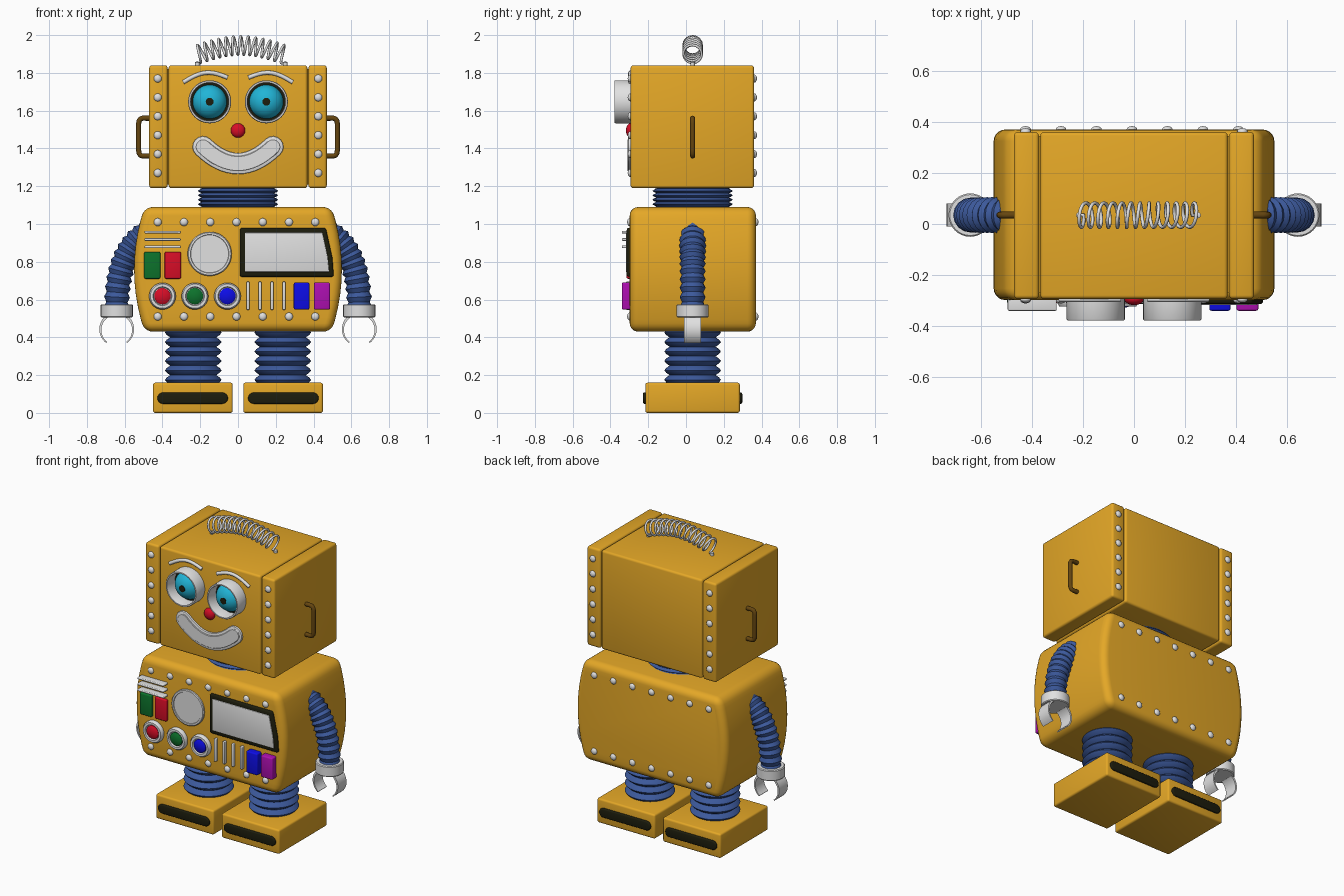
import bpy, bmesh, math
from mathutils import Matrix, Vector

if "Cube" in bpy.data.objects:
    bpy.data.objects.remove(bpy.data.objects["Cube"])

COLOURS = dict(yellow=(0.78, 0.39, 0.02), navy=(0.045, 0.1, 0.33), grey=(0.75, 0.75, 0.75),
               dark=(0.012, 0.012, 0.004), red=(0.68, 0.004, 0.02), green=(0.004, 0.17, 0.025),
               blue=(0.004, 0.004, 0.8), cyan=(0.015, 0.46, 0.68), purple=(0.42, 0.005, 0.44),
               brown=(0.13, 0.06, 0.005))
MATS = {}
for key, rgb in COLOURS.items():
    MATS[key] = bpy.data.materials.new(key)
    MATS[key].diffuse_color = (*rgb, 1)
CY = 0.035      # centre of the robot in depth
FRONT = -0.298  # front plane of body and head


def smooth(ob, angle):
    bpy.ops.object.select_all(action='DESELECT')
    ob.select_set(True)
    bpy.context.view_layer.objects.active = ob
    bpy.ops.object.shade_smooth_by_angle(angle=math.radians(angle))


def finish(name, bm, mat, angle=35):
    bmesh.ops.recalc_face_normals(bm, faces=bm.faces[:])
    me = bpy.data.meshes.new(name)
    bm.to_mesh(me)
    bm.free()
    ob = bpy.data.objects.new(name, me)
    bpy.context.collection.objects.link(ob)
    me.materials.append(MATS[mat])
    smooth(ob, angle)
    return ob


def prism(name, pts, y0, y1, mat, bevel=0.0, segs=3):
    """Outline in x,z pushed through y, with rounded sharp edges."""
    bm = bmesh.new()
    face = bm.faces.new([bm.verts.new((x, y0, z)) for x, z in pts])
    ext = bmesh.ops.extrude_face_region(bm, geom=[face])
    for v in ext['geom']:
        if isinstance(v, bmesh.types.BMVert):
            v.co.y = y1
    bmesh.ops.recalc_face_normals(bm, faces=bm.faces[:])
    if bevel:
        sharp = [e for e in bm.edges if e.calc_face_angle(0) > math.radians(40)]
        bmesh.ops.bevel(bm, geom=sharp, offset=bevel, segments=segs, profile=0.5, affect='EDGES')
    return finish(name, bm, mat)


def box(name, x0, x1, y0, y1, z0, z1, mat, bevel=0.0):
    return prism(name, [(x0, z0), (x1, z0), (x1, z1), (x0, z1)], y0, y1, mat, bevel)


def lathe(name, prof, loc, mat, axis='Z', segs=40, angle=35):
    """Spin (radius, height) points; axis Y points to the front."""
    bm = bmesh.new()
    vs = [bm.verts.new((r, 0, h)) for r, h in prof]
    for a, b in zip(vs, vs[1:]):
        bm.edges.new((a, b))
    bmesh.ops.spin(bm, geom=bm.verts[:] + bm.edges[:], cent=(0, 0, 0), axis=(0, 0, 1),
                   angle=2 * math.pi, steps=segs, use_merge=True)
    bmesh.ops.remove_doubles(bm, verts=bm.verts[:], dist=1e-5)
    rot = Matrix.Rotation(math.pi / 2, 4, 'X') if axis == 'Y' else Matrix()
    bm.transform(Matrix.Translation(loc) @ rot)
    return finish(name, bm, mat, angle)


def tube(name, pts, radii, mat, res=4, angle=60):
    cu = bpy.data.curves.new(name, 'CURVE')
    cu.dimensions = '3D'
    cu.bevel_depth = 1.0
    cu.bevel_resolution = res
    cu.use_fill_caps = True
    sp = cu.splines.new('POLY')
    sp.points.add(len(pts) - 1)
    for i, p in enumerate(pts):
        sp.points[i].co = (*p, 1)
        sp.points[i].radius = radii[i] if isinstance(radii, list) else radii
    ob = bpy.data.objects.new(name, cu)
    bpy.context.collection.objects.link(ob)
    bpy.ops.object.select_all(action='DESELECT')
    ob.select_set(True)
    bpy.context.view_layer.objects.active = ob
    bpy.ops.object.convert(target='MESH')
    ob = bpy.context.view_layer.objects.active
    ob.data.materials.clear()
    ob.data.materials.append(MATS[mat])
    smooth(ob, angle)


def fat_line(path, r):
    """Outline around a centre line (left to right) with round ends."""
    path = [Vector(p) for p in path]
    tan = [(path[min(i + 1, len(path) - 1)] - path[max(i - 1, 0)]).normalized() for i in range(len(path))]
    up = [p + Vector((-t.y, t.x)) * r for p, t in zip(path, tan)]
    low = [p - Vector((-t.y, t.x)) * r for p, t in zip(path, tan)]

    def cap(p, t, start):
        a = math.atan2(t.y, t.x) + start
        return [p + Vector((math.cos(a + k * math.pi / 8), math.sin(a + k * math.pi / 8))) * r for k in range(1, 8)]
    return (low + cap(path[-1], tan[-1], -math.pi / 2) + up[::-1] + cap(path[0], tan[0], math.pi / 2))


def bellows(r0, r1, z0, z1, n):
    prof = [(0, z0)]
    for i in range(n * 4 + 1):
        k = abs((i / 4) % 1 - 0.5) * 2
        prof.append((r1 + (r0 - r1) * k ** 1.5, z0 + (z1 - z0) * i / (n * 4)))
    return prof + [(0, z1)]


def rivets(name, spots):
    bm = bmesh.new()
    for p in spots:
        bmesh.ops.create_uvsphere(bm, u_segments=12, v_segments=8, radius=0.021,
                                  matrix=Matrix.Translation(p) @ Matrix.Diagonal((1, 0.65, 1, 1)))
    finish(name, bm, 'grey')


# barrel-sided body
zs = [0.43 + 0.66 * i / 10 for i in range(11)]
side = [(0.55 - 0.055 * ((z - 0.76) / 0.33) ** 2, z) for z in zs]
prism('body', side + [(-x, z) for x, z in side[::-1]], FRONT, 0.37, 'yellow', 0.045, 5)
rivets('body_rivets', [(-0.425 + 0.139 * i, y, z) for i in range(7) for y in (FRONT, 0.37) for z in (0.51, 1.01)])

# neck and head
lathe('neck', bellows(0.192, 0.213, 1.07, 1.21, 6), (0, CY, 0), 'navy')
box('head_core', -0.4, 0.4, -0.27, 0.345, 1.21, 1.82, 'yellow')
box('head_centre', -0.367, 0.367, -0.293, 0.36, 1.19, 1.84, 'yellow', 0.014)
for s, side_name in ((-1, 'left'), (1, 'right')):
    a, b = sorted((s * 0.373, s * 0.47))
    box(side_name + '_head_panel', a, b, -0.293, 0.36, 1.19, 1.84, 'yellow', 0.014)
rivets('head_rivets', [(s * 0.425, y, 1.27 + 0.1 * i) for s in (-1, 1) for y in (-0.295, 0.362) for i in range(6)])

# face: nose and mouth
lathe('nose', [(0.038 * math.sin(a * math.pi / 12), -0.025 * math.cos(a * math.pi / 12)) for a in range(13)],
      (0, -0.293, 1.495), 'red', 'Y', 24)
smile = [(-0.185 + 0.37 * i / 16, 1.32 + 2.6 * (-0.185 + 0.37 * i / 16) ** 2) for i in range(17)]
prism('mouth_rim', fat_line(smile, 0.056), -0.28, -0.306, 'grey', 0.006, 2)
prism('mouth', fat_line(smile, 0.04), -0.28, -0.311, 'grey', 0.003, 1)

# spring of hair
N = 13
coil = [(-0.215, CY, 1.83), (-0.215, CY, 1.85)]
for i in range(N * 16 + 1):
    t = i / (N * 16)
    ph, tilt = 2 * math.pi * N * t + math.pi, math.atan(0.38 * math.cos(math.pi * t))
    r = 0.048
    coil.append((-0.215 + 0.46 * t - r * math.sin(tilt) * math.cos(ph), CY + r * math.sin(ph),
                 1.897 + 0.048 * math.sin(math.pi * t) + r * math.cos(tilt) * math.cos(ph)))
coil += [(0.25, CY, 1.85), (0.25, CY, 1.83)]
tube('hair_spring', coil, 0.007, 'grey', 2)
for s, x in (('left', -0.215), ('right', 0.25)):
    lathe(s + '_spring_foot', [(0, 0), (0.012, 0), (0.012, 0.018), (0, 0.024)], (x, CY, 1.838), 'grey', segs=12)

# everything mirrored left and right
for s, nm in ((-1, 'left_'), (1, 'right_')):
    # eye
    c = (s * 0.15, -0.293, 1.647)
    lathe(nm + 'eye_tube', [(0.1, -0.01), (0.114, -0.01), (0.114, 0.08), (0.111, 0.085), (0.103, 0.085),
                            (0.1, 0.08), (0.1, -0.01)], c, 'grey', 'Y', 48)
    lathe(nm + 'eye_socket', [(0, 0), (0.1, 0), (0.1, 0.006), (0, 0.006)], c, 'dark', 'Y', 48)
    lathe(nm + 'eyeball', [(0.09, 0)] + [(0.09 * math.cos(a * math.pi / 20), 0.076 * math.sin(a * math.pi / 20))
                                         for a in range(1, 11)], c, 'cyan', 'Y')
    lathe(nm + 'pupil', [(0, 0.06), (0.021, 0.06), (0.021, 0.077), (0, 0.08)], c, 'dark', 'Y', 16)
    # eyebrow
    brow = [(s * (0.055 + 0.235 * t / 12), -0.295,
             1.775 - 0.025 * t / 12 + 0.038 * math.sin(math.pi * t / 12)) for t in range(13)]
    tube(nm + 'eyebrow', brow, 0.011, 'grey')
    # ear handle
    ear = [(0.46, 1.56), (0.505, 1.56), (0.517, 1.556), (0.524, 1.545), (0.526, 1.53),
           (0.526, 1.39), (0.524, 1.375), (0.517, 1.364), (0.505, 1.36), (0.46, 1.36)]
    tube(nm + 'ear_handle', [(s * x, CY, z) for x, z in ear], 0.0135, 'brown')
    # arm
    p0, p1, p2 = Vector((0.48, 0.95)), Vector((0.64, 0.86)), Vector((0.642, 0.56))
    path, rad = [], []
    for i in range(45):
        t = i / 44
        p = p0 * (1 - t) ** 2 + p1 * 2 * t * (1 - t) + p2 * t * t
        path.append((s * p.x, CY, p.y))
        rad.append(0.066 - 0.004 * t + 0.006 * math.cos(2 * math.pi * i / 4))
    tube(nm + 'arm', path, rad, 'navy', 6, 25)
    # wrist and claw
    lathe(nm + 'wrist', [(0, 0.505), (0.08, 0.505), (0.085, 0.51), (0.085, 0.57), (0.08, 0.575), (0, 0.575)],
          (s * 0.642, CY, 0), 'grey', segs=32)
    for k, half in ((-1, 'inner'), (1, 'outer')):
        ang = [math.radians(65 - 118 * i / 14) for i in range(15)]
        out = [(0.092 * math.cos(a), 0.092 * math.sin(a)) for a in ang]
        inn = [((0.077 + 0.008 * i / 14) * math.cos(a), (0.077 + 0.008 * i / 14) * math.sin(a))
               for i, a in enumerate(ang)]
        prism(nm + half + '_claw', [(s * 0.642 + k * x, 0.443 + z) for x, z in out + inn[::-1]],
              CY - 0.045, CY + 0.045, 'grey')
    # leg and foot
    lathe(nm + 'leg', bellows(0.122, 0.15, 0.15, 0.45, 6), (s * 0.237, CY, 0), 'navy')
    a, b = sorted((s * 0.028, s * 0.45))
    box(nm + 'foot', a, b, -0.215, 0.285, 0, 0.16, 'yellow', 0.012)
    slot = fat_line([(s * 0.24 - 0.157, 0.078), (s * 0.24 + 0.157, 0.078)], 0.03)
    prism(nm + 'toe_slot', slot, -0.2, -0.228, 'dark', 0.008)
    prism(nm + 'heel_slot', slot, 0.27, 0.298, 'dark', 0.008)

# chest vents, lamps and buttons
for i in range(3):
    box('vent_bar_%d' % (i + 1), -0.495, -0.303, -0.28, -0.34, 0.872 + 0.039 * i, 0.886 + 0.039 * i, 'grey', 0.005)
for i in range(4):
    x = 0.053 + 0.0635 * i
    box('slider_bar_%d' % (i + 1), x - 0.008, x + 0.008, -0.28, -0.318, 0.545, 0.695, 'grey', 0.005)
for name, x0, x1, z0, depth, mat in (('green_plate', -0.497, -0.411, 0.71, 0.315, 'green'),
                                     ('red_plate', -0.388, -0.302, 0.71, 0.315, 'red'),
                                     ('blue_button', 0.295, 0.378, 0.547, 0.34, 'blue'),
                                     ('purple_button', 0.402, 0.487, 0.547, 0.34, 'purple')):
    box(name, x0, x1, -0.27, -depth, z0, z0 + 0.143, mat, 0.008)

# round gauge and three knobs
lathe('gauge', [(0, 0), (0.117, 0), (0.117, 0.01), (0.112, 0.014), (0.102, 0.014), (0.1, 0.01), (0, 0.01)],
      (-0.15, FRONT, 0.842), 'grey', 'Y', 48)
for i, mat in enumerate(('red', 'green', 'blue')):
    c = (-0.4 + 0.172 * i, FRONT, 0.618)
    lathe(mat + '_knob_ring', [(0, 0), (0.071, 0), (0.071, 0.015), (0.064, 0.026), (0.05, 0.026), (0.046, 0.012),
                               (0, 0.012)], c, 'grey', 'Y')
    lathe(mat + '_knob', [(0.043, 0.005), (0.043, 0.02), (0.032, 0.028), (0, 0.031)], c, mat, 'Y')

# screen
prism('screen_frame', [(0.01, 0.72), (0.507, 0.72), (0.5, 0.82), (0.465, 0.98), (0.01, 0.98)],
      -0.27, -0.314, 'dark', 0.012)
prism('screen', [(0.036, 0.746), (0.483, 0.746), (0.475, 0.825), (0.447, 0.954), (0.036, 0.954)],
      -0.28, -0.318, 'grey', 0.004)

for m in bpy.data.materials:
    if m.users and not m.is_grease_pencil:
        m.use_nodes = True
        m.node_tree.nodes["Principled BSDF"].inputs["Base Color"].default_value = m.diffuse_color
